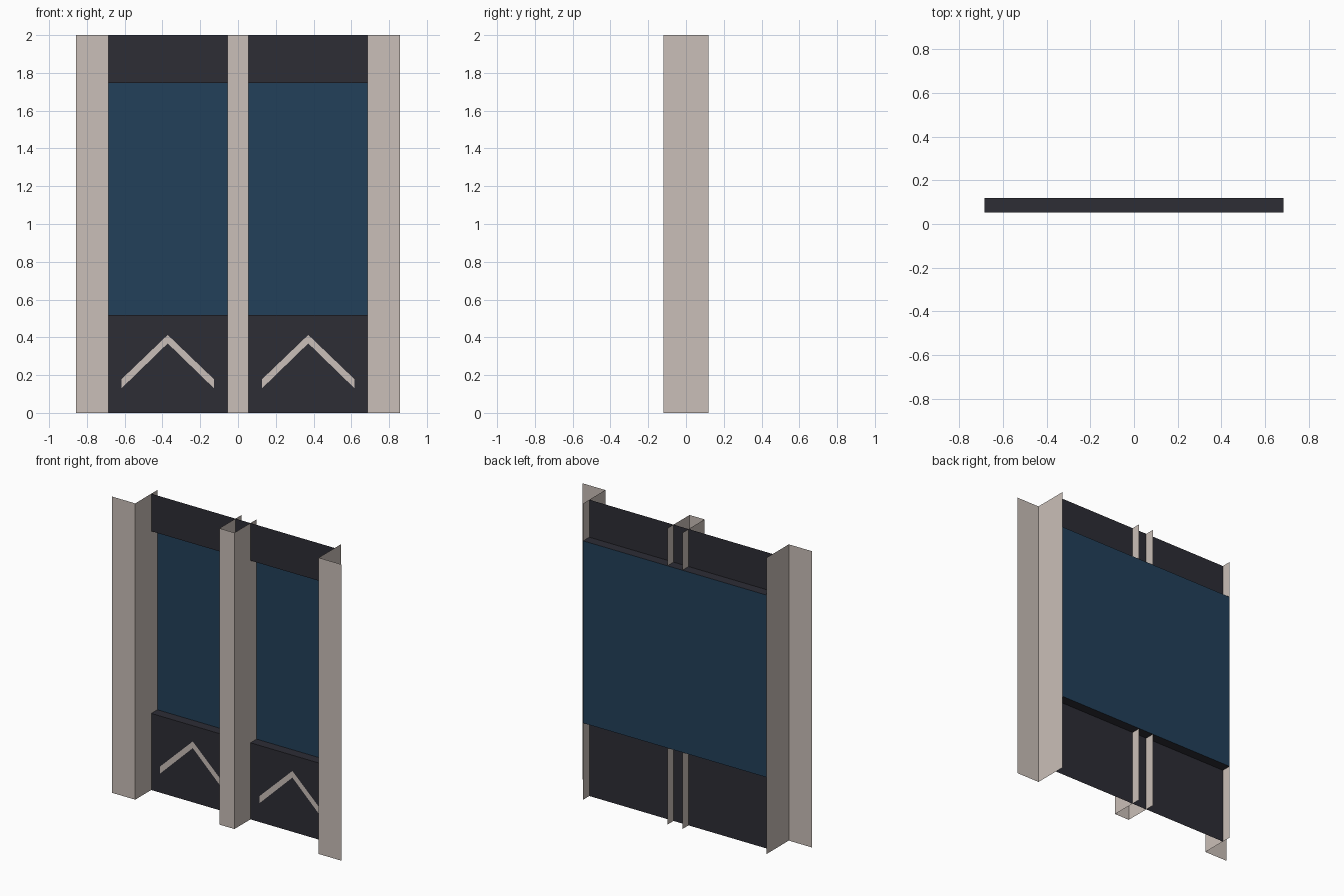
import bpy

if "Cube" in bpy.data.objects:
    bpy.data.objects.remove(bpy.data.objects["Cube"])


def material(name, rgb):
    m = bpy.data.materials.new(name)
    m.diffuse_color = (*rgb, 1)
    m.use_nodes = True
    m.node_tree.nodes["Principled BSDF"].inputs["Base Color"].default_value = m.diffuse_color
    return m


BEIGE = material("beige stone", (0.591, 0.521, 0.479))
DARK = material("dark panel", (0.026, 0.026, 0.036))
BLUE = material("blue glass", (0.016, 0.051, 0.102))

H = 2.0                    # height
FRONT, BACK = -0.118, 0.118
PANEL = 0.053              # depth of the spandrel panels
EDGE, INNER, MID = 0.857, 0.685, 0.056
SILL, HEAD = 0.517, 1.747


def sheet(name, verts, faces, mats, indices=None):
    me = bpy.data.meshes.new(name)
    me.from_pydata(verts, [], faces)
    for m in mats:
        me.materials.append(m)
    for i, p in enumerate(me.polygons):
        p.material_index = indices[i] if indices else 0
    ob = bpy.data.objects.new(name, me)
    bpy.context.collection.objects.link(ob)
    return ob


def pillar(name, plan):
    """Folded sheet: an open plan outline raised to full height."""
    verts = [(x, y, z) for x, y in plan for z in (0, H)]
    faces = [(2 * i, 2 * i + 2, 2 * i + 3, 2 * i + 1) for i in range(len(plan) - 1)]
    sheet(name, verts, faces, [BEIGE])


# Pillars: L-shaped at the sides, U-shaped in the middle
pillar("left_pillar", [(-EDGE, FRONT), (-INNER, FRONT), (-INNER, BACK)])
pillar("right_pillar", [(INNER, BACK), (INNER, FRONT), (EDGE, FRONT)])
pillar("middle_pillar", [(-MID, BACK), (-MID, FRONT), (MID, FRONT), (MID, BACK)])

# Stepped wall: lower panel, sill, recessed window, head, upper panel
steps = [(PANEL, 0), (PANEL, SILL), (BACK, SILL), (BACK, HEAD), (PANEL, HEAD), (PANEL, H)]
sheet("wall_and_window",
      [(x, y, z) for y, z in steps for x in (-INNER, INNER)],
      [(2 * i, 2 * i + 1, 2 * i + 3, 2 * i + 2) for i in range(5)],
      [DARK, BLUE], [0, 0, 1, 0, 0])

# Chevron ornaments on the lower panels
for side, cx in (("left", -0.372), ("right", 0.372)):
    top = [(-0.245, 0.178), (0, 0.413), (0.245, 0.178)]
    low = [(-0.245, 0.130), (0, 0.368), (0.245, 0.130)]
    sheet(side + "_chevron",
          [(cx + x, PANEL - 0.004, z) for x, z in low + top],
          [(0, 1, 4, 3), (1, 2, 5, 4)], [BEIGE])
